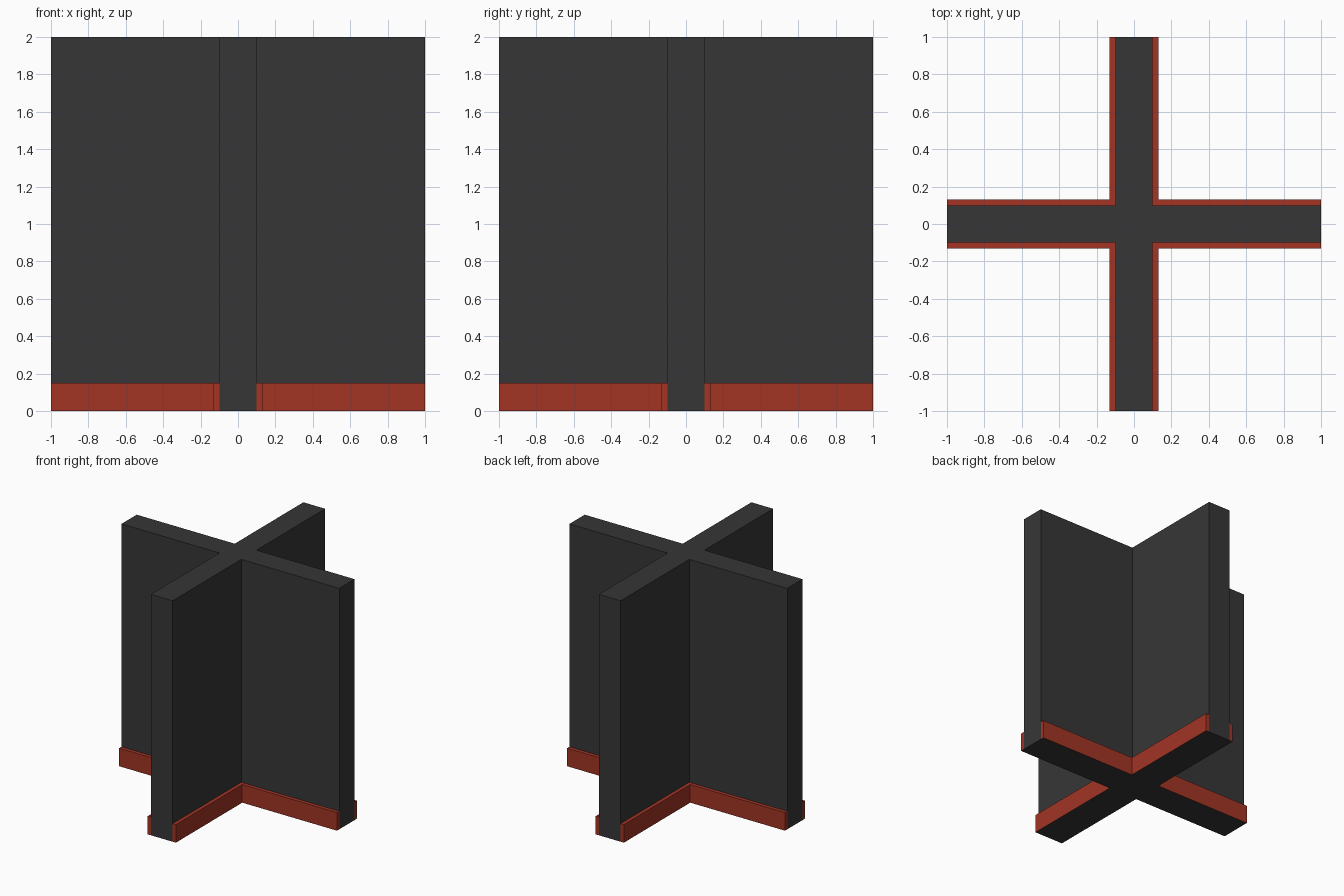
import bpy, bmesh

if "Cube" in bpy.data.objects:
    bpy.data.objects.remove(bpy.data.objects["Cube"])

W, T, H, TH = 0.10, 0.03, 2.0, 0.15  # wall half width, trim thickness, heights


def material(name, rgb):
    m = bpy.data.materials.new(name)
    m.diffuse_color = (*rgb, 1)
    m.use_nodes = True
    m.node_tree.nodes["Principled BSDF"].inputs["Base Color"].default_value = m.diffuse_color
    return m


dark = material("charcoal", (0.037, 0.037, 0.037))
red = material("brick_red", (0.36, 0.035, 0.018))


def prism(name, outline, height, mats):
    """Extrude a flat outline upwards from the floor."""
    bm = bmesh.new()
    base = bm.faces.new([bm.verts.new((x, y, 0)) for x, y in outline])
    top = bmesh.ops.extrude_face_region(bm, geom=[base], use_keep_orig=True)["geom"]
    bmesh.ops.translate(bm, vec=(0, 0, height),
                        verts=[v for v in top if isinstance(v, bmesh.types.BMVert)])
    bmesh.ops.recalc_face_normals(bm, faces=bm.faces)
    # undersides use the last material
    for f in bm.faces:
        f.material_index = len(mats) - 1 if f.normal.z < -0.5 else 0
    mesh = bpy.data.meshes.new(name)
    bm.to_mesh(mesh)
    bm.free()
    for m in mats:
        mesh.materials.append(m)
    ob = bpy.data.objects.new(name, mesh)
    bpy.context.collection.objects.link(ob)
    return ob


def turn(points, quarter):
    for _ in range(quarter):
        points = [(-y, x) for x, y in points]
    return points


# Cross-shaped wall
arm = [(1, -W), (1, W), (W, W)]
prism("cross_wall", [p for q in range(4) for p in turn(arm, q)], H, [dark])

# L-shaped skirting in each inner corner, with dark undersides
B = W + T
corner = [(W, W), (1, W), (1, B), (B, B), (B, 1), (W, 1)]
for q in range(4):
    prism(f"skirting_{q + 1}", turn(corner, q), TH, [red, dark])
